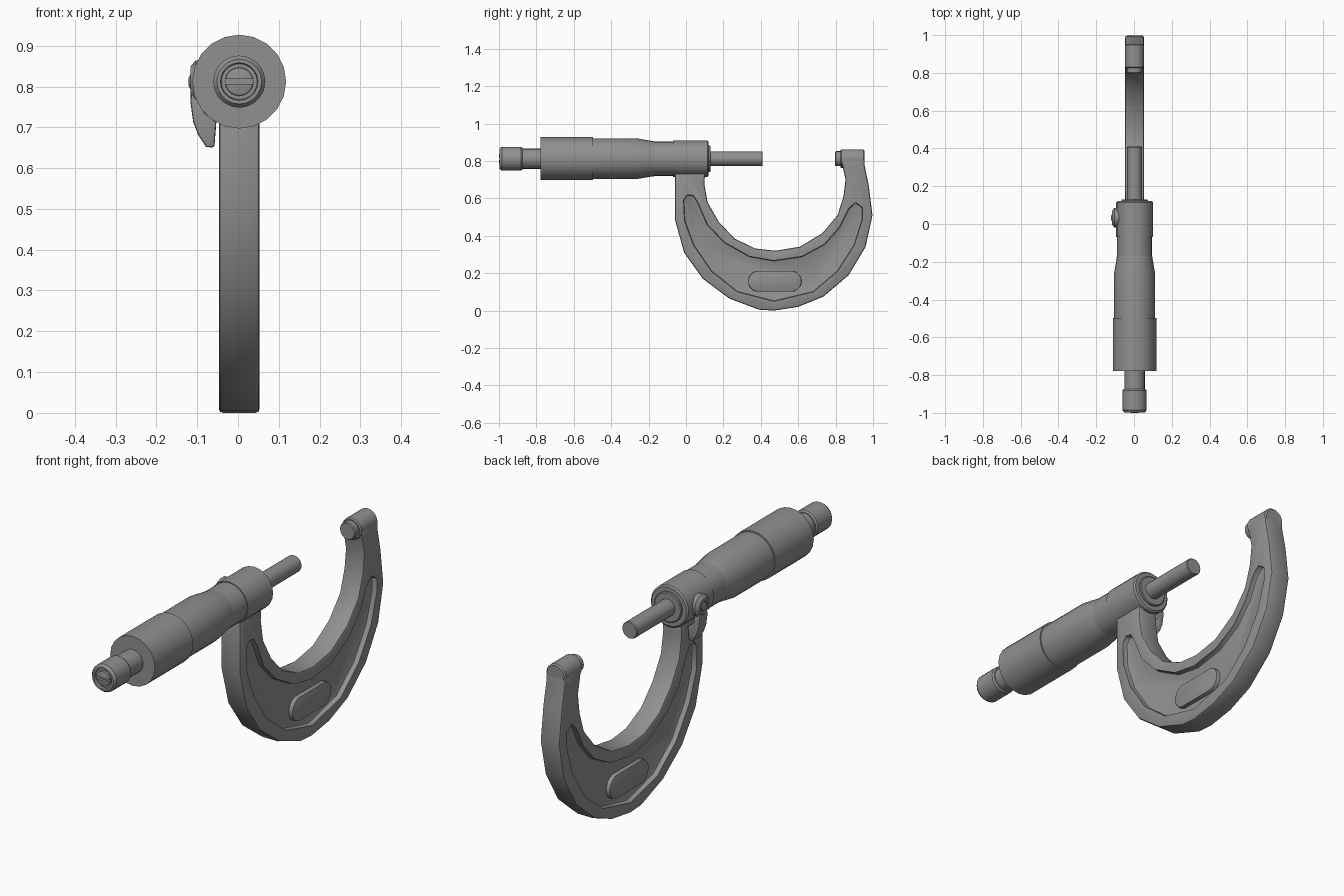
import bpy, bmesh, math
from mathutils import Vector

cube = bpy.data.objects.get("Cube")
if cube:
    bpy.data.objects.remove(cube, do_unlink=True)

XC, AXIS_Z = 0.003, 0.812      # measuring axis
SIDES = 20

steel = bpy.data.materials.new("grey steel")
steel.use_nodes = True
steel.diffuse_color = (0.28, 0.28, 0.285, 1)
steel.node_tree.nodes["Principled BSDF"].inputs["Base Color"].default_value = steel.diffuse_color


def finish(name, bm):
    bmesh.ops.recalc_face_normals(bm, faces=bm.faces)
    mesh = bpy.data.meshes.new(name)
    bm.to_mesh(mesh)
    bm.free()
    mesh.materials.append(steel)
    obj = bpy.data.objects.new(name, mesh)
    bpy.context.collection.objects.link(obj)
    return obj


def activate(obj):
    bpy.ops.object.select_all(action='DESELECT')
    obj.select_set(True)
    bpy.context.view_layer.objects.active = obj


def smooth(obj):
    activate(obj)
    bpy.ops.object.shade_smooth_by_angle(angle=math.radians(35))


def lathe(name, profile, centre, axis='y'):
    """Revolve (distance, radius) pairs about an axis through centre; ends are capped."""
    bm = bmesh.new()
    rings = []
    for d, r in profile:
        ring = []
        for i in range(SIDES):
            a = math.tau * i / SIDES
            s, c = r * math.sin(a), r * math.cos(a)
            p = (s, d, c) if axis == 'y' else (d, s, c)
            ring.append(bm.verts.new(Vector(p) + Vector(centre)))
        rings.append(ring)
    for lo, hi in zip(rings, rings[1:]):
        for i in range(SIDES):
            j = (i + 1) % SIDES
            bm.faces.new((lo[i], lo[j], hi[j], hi[i]))
    bm.faces.new(rings[0])
    bm.faces.new(rings[-1])
    obj = finish(name, bm)
    smooth(obj)
    return obj


def prism(name, outline, start, end, axis='x', bevel=0.0):
    """Extrude a 2D outline along x (outline in y, z) or y (outline in x, z)."""
    bm = bmesh.new()
    ends = []
    for w in (start, end):
        ends.append([bm.verts.new((w, u, v) if axis == 'x' else (u, w, v)) for u, v in outline])
        bm.faces.new(ends[-1])
    n = len(outline)
    for i in range(n):
        j = (i + 1) % n
        bm.faces.new((ends[0][i], ends[0][j], ends[1][j], ends[1][i]))
    obj = finish(name, bm)
    if bevel:
        activate(obj)
        mod = obj.modifiers.new("rounded_edges", 'BEVEL')
        mod.width, mod.segments = bevel, 2
        mod.limit_method, mod.angle_limit = 'ANGLE', math.radians(60)
        bpy.ops.object.modifier_apply(modifier=mod.name)
    return obj


def cut(obj, cutter):
    activate(obj)
    mod = obj.modifiers.new("cut", 'BOOLEAN')
    mod.operation, mod.solver, mod.object = 'DIFFERENCE', 'EXACT', cutter
    bpy.ops.object.modifier_apply(modifier=mod.name)
    bpy.data.objects.remove(cutter, do_unlink=True)


# Bow-shaped frame: outer edge, then inner edge
frame_outline = [
    (-0.06, 0.77), (-0.06, 0.49), (-0.01, 0.31), (0.09, 0.17), (0.23, 0.065),
    (0.39, 0.005), (0.47, 0), (0.6, 0.02), (0.735, 0.075), (0.87, 0.19), (0.96, 0.34),
    (0.997, 0.51), (0.977, 0.67), (0.954, 0.78), (0.954, 0.81), (0.83, 0.81),
    (0.837, 0.775), (0.853, 0.7), (0.842, 0.61), (0.81, 0.51), (0.73, 0.415),
    (0.61, 0.342), (0.48, 0.32), (0.37, 0.332), (0.26, 0.385), (0.175, 0.475),
    (0.115, 0.58), (0.098, 0.68), (0.105, 0.77)]
frame = prism("frame", frame_outline, XC - 0.05, XC + 0.05, bevel=0.01)

# Crescent recess sunk into both sides
recess_outline = [
    (-0.013, 0.59), (-0.008, 0.48), (0.04, 0.35), (0.136, 0.21), (0.275, 0.1),
    (0.47, 0.05), (0.68, 0.1), (0.81, 0.21), (0.9, 0.35), (0.944, 0.49),
    (0.944, 0.55), (0.906, 0.58), (0.87, 0.545), (0.82, 0.445), (0.74, 0.355),
    (0.62, 0.29), (0.47, 0.267), (0.34, 0.29), (0.206, 0.365), (0.115, 0.46),
    (0.062, 0.58), (0.04, 0.615), (0.005, 0.62)]
for side in (-1, 1):
    cut(frame, prism("recess_cutter", recess_outline, XC + side * 0.025, XC + side * 0.1, bevel=0.008))
smooth(frame)

# Oval grip pad standing in the recess
pad_outline = []
for k in range(16):
    a = math.tau * (k + 0.5) / 16
    shift = math.copysign(0.087, math.cos(a))
    pad_outline.append((0.475 + shift + 0.056 * math.cos(a), 0.157 + 0.056 * math.sin(a)))
smooth(prism("grip_pad", pad_outline, XC - 0.045, XC + 0.045, bevel=0.004))

# Parts turned about the measuring axis
turned = {
    "anvil_boss": [(0.826, 0.045), (0.831, 0.05), (0.948, 0.05), (0.954, 0.044)],
    "anvil": [(0.797, 0.036), (0.802, 0.04), (0.84, 0.04)],
    "spindle": [(0.1, 0.039), (0.406, 0.039), (0.41, 0.036)],
    "spindle_collar": [(0.1, 0.07), (0.128, 0.07), (0.131, 0.066)],
    "hub": [(-0.07, 0.097), (0.115, 0.097), (0.121, 0.09)],
    "sleeve": [(-0.2, 0.093), (-0.06, 0.093)],
    "thimble_front": [(-0.5, 0.109), (-0.265, 0.109), (-0.168, 0.093)],
    "thimble_grip": [(-0.778, 0.115), (-0.497, 0.115)],
    "ratchet_neck": [(-0.88, 0.054), (-0.77, 0.054)],
    "ratchet_knob": [(-0.985, 0.044), (-0.997, 0.046), (-0.997, 0.055), (-0.985, 0.064),
                     (-0.882, 0.064), (-0.874, 0.058)],
}
for name, profile in turned.items():
    lathe(name, profile, (XC, 0, AXIS_Z))

# Slotted screw in the ratchet end
screw = lathe("ratchet_screw", [(-1, 0.02), (-0.996, 0.034), (-0.97, 0.036)], (XC, 0, AXIS_Z))
slot = [(XC + sx * 0.05, AXIS_Z + sz * 0.006) for sx, sz in ((-1, -1), (1, -1), (1, 1), (-1, 1))]
cut(screw, prism("slot_cutter", slot, -1.1, -0.988, axis='y'))
smooth(screw)

# Spindle lock: round knob, screw and curved lever
lock_centre = (0, 0.033, AXIS_Z)
lathe("lock_knob", [(-0.08, 0.05), (-0.104, 0.052), (-0.117, 0.036), (-0.117, 0.024),
                    (-0.112, 0.022)], lock_centre, axis='x')
lathe("lock_screw", [(-0.1, 0.018), (-0.117, 0.018), (-0.121, 0.01)], lock_centre, axis='x')
lever_outline = [(-0.09, 0.8), (-0.113, 0.795), (-0.117, 0.765), (-0.11, 0.713),
                 (-0.097, 0.68), (-0.078, 0.652), (-0.058, 0.65), (-0.053, 0.713), (-0.083, 0.738)]
smooth(prism("lock_lever", lever_outline, 0.005, 0.065, axis='y', bevel=0.006))
bpy.ops.object.select_all(action='DESELECT')
